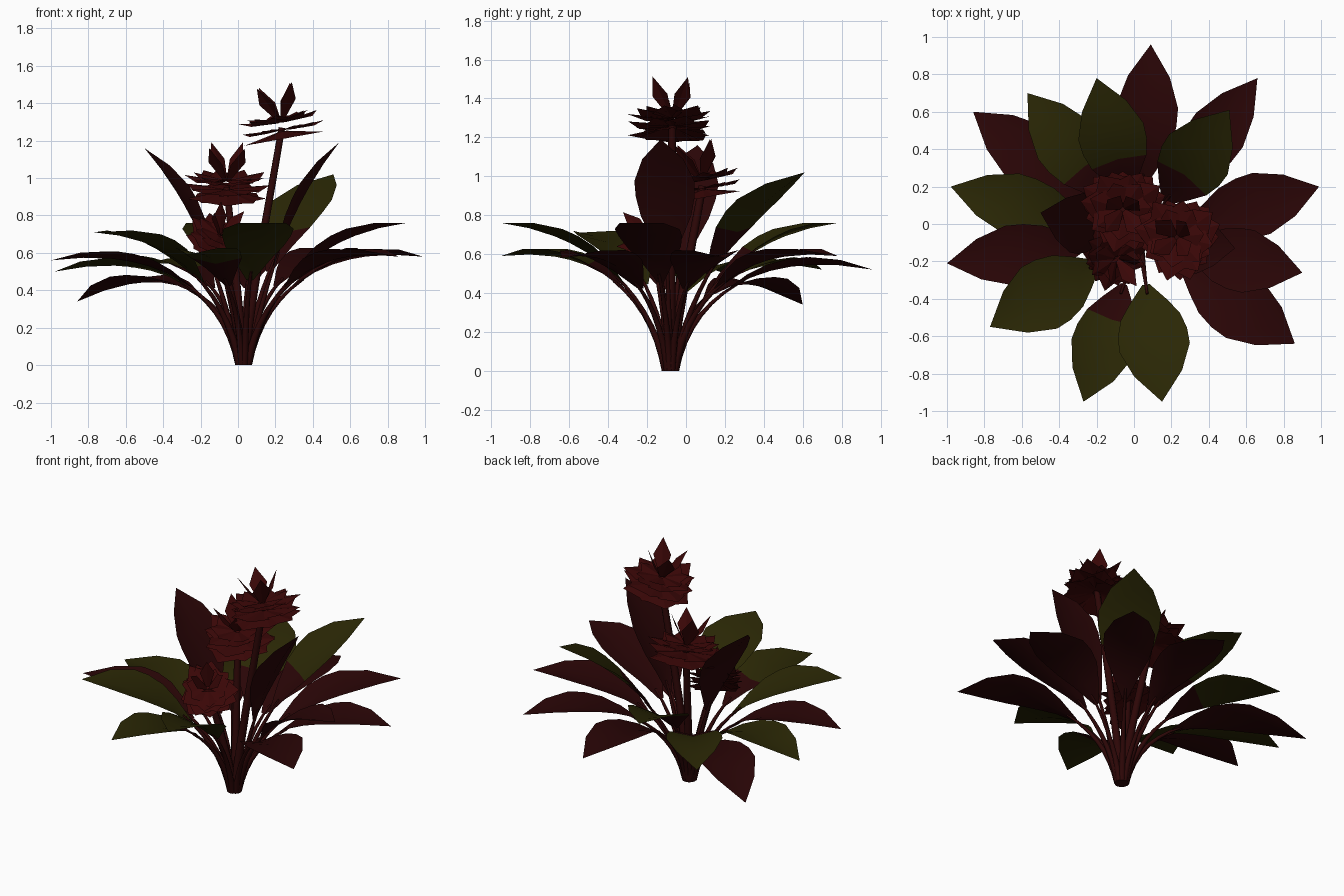
import bpy, bmesh, math
from mathutils import Vector

cube = bpy.data.objects.get("Cube")
if cube:
    bpy.data.objects.remove(cube, do_unlink=True)

UP = Vector((0, 0, 1))
BACK = Vector((0, 1, 0))
ROOT = Vector((0.03, -0.08, 0))


def material(name, r, g, b):
    m = bpy.data.materials.new(name)
    m.use_nodes = True
    m.diffuse_color = (r, g, b, 1)
    bsdf = next(n for n in m.node_tree.nodes if n.type == 'BSDF_PRINCIPLED')
    bsdf.inputs["Base Color"].default_value = (r, g, b, 1)
    bsdf.inputs["Roughness"].default_value = 0.8
    return m


LEAF_RED = material("dark red leaf", 0.022, 0.0015, 0.0018)
OLIVE = material("olive leaf", 0.023, 0.020, 0.0015)
BLOOM = material("bloom red", 0.042, 0.002, 0.002)
STEM = material("stem red", 0.026, 0.002, 0.002)


def finish(bm, name, mats):
    bmesh.ops.remove_doubles(bm, verts=bm.verts, dist=0.0005)
    me = bpy.data.meshes.new(name)
    bm.to_mesh(me)
    bm.free()
    for m in mats:
        me.materials.append(m)
    ob = bpy.data.objects.new(name, me)
    bpy.context.collection.objects.link(ob)


def cubic(p, t):
    u = 1 - t
    return p[0] * u**3 + p[1] * 3*u*u*t + p[2] * 3*u*t*t + p[3] * t**3


def tangent(p, t):
    return (cubic(p, min(t + 0.01, 1)) - cubic(p, max(t - 0.01, 0))).normalized()


def tube(bm, path, side, t_end, r0, r1, mat, sides=6, steps=7):
    rings = []
    for i in range(steps + 1):
        t = t_end * i / steps
        c, r = cubic(path, t), r0 + (r1 - r0) * i / steps
        nrm = side.cross(tangent(path, t)).normalized()
        ring = []
        for k in range(sides):
            a = math.tau * k / sides
            v = c + (side * math.cos(a) + nrm * math.sin(a)) * r
            v.z = 0 if i == 0 else max(v.z, 0)
            ring.append(bm.verts.new(v))
        rings.append(ring)
    for a, b in zip(rings, rings[1:]):
        for k in range(sides):
            j = (k + 1) % sides
            f = bm.faces.new((a[k], a[j], b[j], b[k]))
            f.material_index, f.smooth = mat, True
    for ring in (rings[0], rings[-1]):
        bm.faces.new(ring).material_index = mat


def strip(bm, rows, mat_rule, smooth):
    """Fill a blade from rows of (left, middle, right) points."""
    vs = [[bm.verts.new(p) for p in row] for row in rows]
    for i, (a, b) in enumerate(zip(vs, vs[1:])):
        for l, m in ((0, 1), (1, 2)):
            if i == len(vs) - 2:
                f = bm.faces.new((a[m], b[1], a[l]))
            else:
                f = bm.faces.new((a[m], b[m], b[l], a[l]))
            f.material_index, f.smooth = mat_rule(i), smooth


PROFILE = [(0, 0.1), (0.22, 0.52), (0.38, 0.84), (0.52, 0.98), (0.64, 1),
           (0.82, 0.68), (1, 0)]


def leaf(name, tip, half, colour, red_rows=0):
    tip = Vector(tip)
    flat = Vector((tip.x - ROOT.x, tip.y - ROOT.y, 0))
    reach, d = flat.length, flat.normalized()
    side = UP.cross(d)
    start = ROOT + d * 0.025
    path = [start, start + d * 0.07 + UP * 0.35,
            ROOT + d * reach * 0.4 + UP * (0.51 + 0.24 * tip.z), tip]
    bm = bmesh.new()
    t0 = 0.46
    tube(bm, path, side, t0 + 0.06, 0.022, 0.007, 2)
    # blade, channelled along the midrib
    rows = []
    for s, w in PROFILE:
        t = t0 + (1 - t0) * s
        c = cubic(path, t)
        lift = tangent(path, t).cross(side) * 0.04 * w
        rows.append((c + side * half * w + lift, c, c - side * half * w + lift))
    strip(bm, rows, lambda i: 1 if i < red_rows else 0, True)
    finish(bm, name, [colour, LEAF_RED, STEM])


# Leaves: tip position, half width, colour, red rows near the stalk
leaf("leaf_back", (0.09, 0.96, 0.52), 0.165, LEAF_RED)
leaf("leaf_back_left", (0.66, 0.78, 0.59), 0.155, LEAF_RED)
leaf("leaf_back_left_raised", (0.51, 0.61, 1.02), 0.19, OLIVE, 2)
leaf("leaf_left", (0.99, 0.20, 0.58), 0.17, LEAF_RED)
leaf("leaf_left_raised", (0.90, -0.26, 0.76), 0.17, LEAF_RED)
leaf("leaf_front_left", (0.86, -0.64, 0.58), 0.18, LEAF_RED)
leaf("leaf_front", (0.15, -0.95, 0.76), 0.19, OLIVE)
leaf("leaf_front_right", (-0.27, -0.95, 0.59), 0.17, OLIVE, 2)
leaf("leaf_right_front", (-0.77, -0.55, 0.71), 0.19, OLIVE)
leaf("leaf_right", (-1.0, -0.21, 0.56), 0.16, LEAF_RED)
leaf("leaf_right_back", (-0.98, 0.20, 0.50), 0.165, OLIVE)
leaf("leaf_right_low", (-0.86, 0.60, 0.34), 0.17, LEAF_RED)
leaf("leaf_back_right", (-0.57, 0.70, 0.52), 0.17, OLIVE, 2)
leaf("leaf_back_right_raised", (-0.20, 0.78, 0.76), 0.18, OLIVE, 2)
leaf("leaf_upright_left", (0.54, -0.13, 1.19), 0.155, LEAF_RED)
leaf("leaf_upright_right", (-0.50, 0.06, 1.16), 0.165, LEAF_RED)

# Whorls: petal count, height, inner radius, reach, half width, tip rise
WHORLS = [(8, 0.01, 0.02, 0.21, 0.10, -0.04),
          (8, 0.02, 0.02, 0.22, 0.09, 0.01),
          (8, 0.06, 0.02, 0.22, 0.08, 0.03),
          (7, 0.07, 0.02, 0.17, 0.07, 0.03),
          (4, 0.07, 0.01, 0.13, 0.055, 0.19)]


def flower(name, centre, axis, scale, sweep):
    centre, axis = Vector(centre), Vector(axis).normalized()
    bm = bmesh.new()
    # stalk
    lean = Vector((centre.x - ROOT.x, centre.y - ROOT.y, 0))
    side = UP.cross(lean.normalized())
    path = [ROOT, ROOT + lean * sweep + UP * centre.z * 0.35,
            ROOT + lean * 0.65 + UP * centre.z * 0.7, centre + axis * 0.03]
    tube(bm, path, side, 1, 0.026, 0.02, 1)
    # petals in stacked whorls, topped by a flared tuft
    ex = BACK.cross(axis).normalized()
    ey = axis.cross(ex)
    for n, (count, h, r0, r1, half, rise) in enumerate(WHORLS):
        for k in range(count):
            a = math.tau * (k + 0.37 * n) / count
            d = ex * math.cos(a) + ey * math.sin(a)
            s = axis.cross(d)
            reach = r1 * (1 + 0.1 * math.sin(k * 2.3 + n))
            rows = []
            for f, w in ((0, 0.25), (0.6, 1), (1, 0)):
                c = centre + (d * (r0 + (reach - r0) * f) + axis * (h + rise * f)) * scale
                fold = axis * (-0.015 * w * scale)
                rows.append((c + s * half * w * scale + fold, c,
                             c - s * half * w * scale + fold))
            strip(bm, rows, lambda i: 0, False)
    finish(bm, name, [BLOOM, STEM])


flower("flower_tall", (0.24, -0.07, 1.24), (-0.18, 0.0, 1), 1.0, 0.25)
flower("flower_middle", (-0.06, 0.09, 0.92), (0.0, -0.18, 1), 1.0, 0.25)
flower("flower_low", (-0.11, -0.16, 0.65), (0.3, -0.45, 0.75), 0.8, 0.2)
